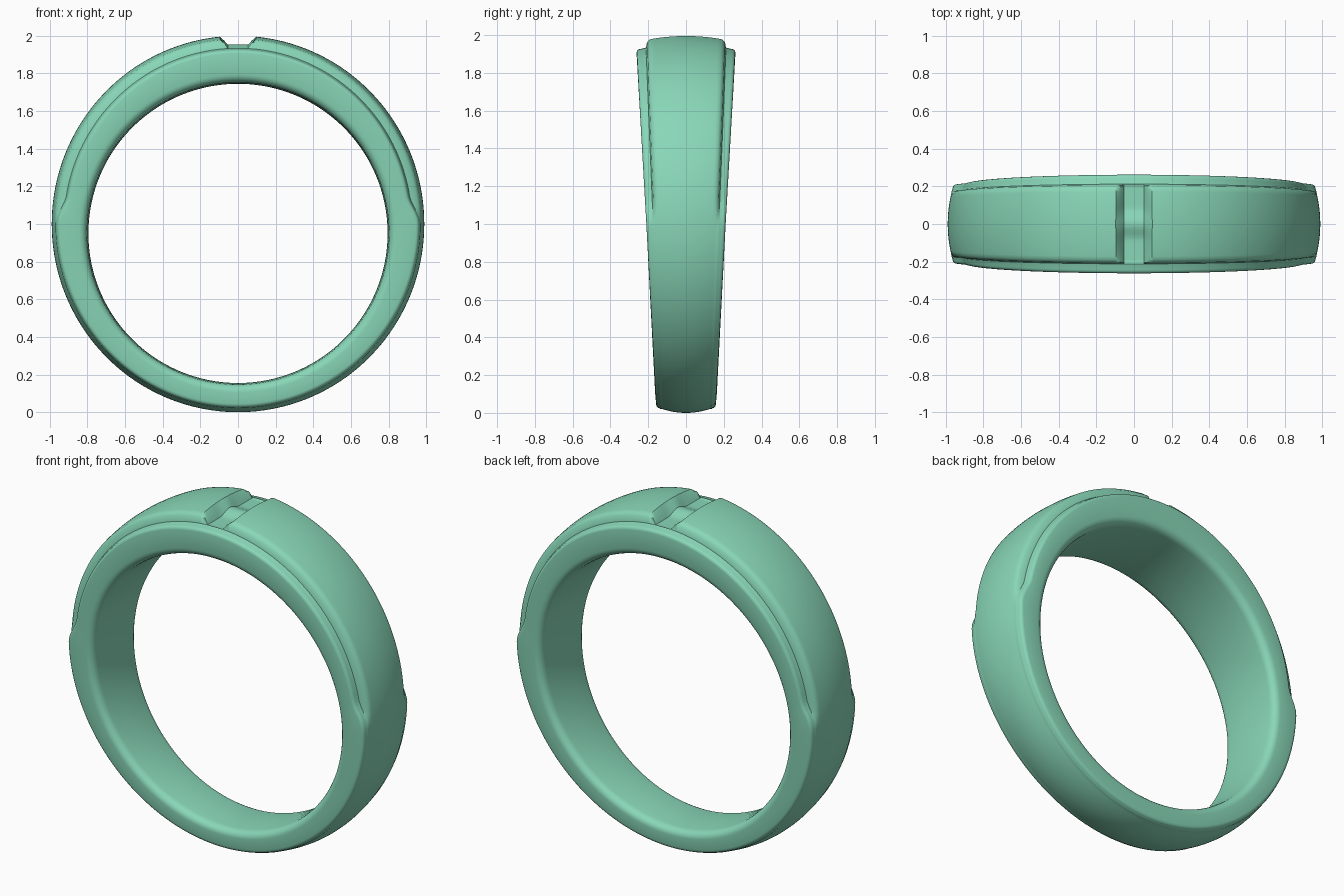
import bpy, bmesh, math

if "Cube" in bpy.data.objects:
    bpy.data.objects.remove(bpy.data.objects["Cube"])


def smooth(t):
    t = max(0.0, min(1.0, t))
    return t * t * (3 - 2 * t)


def half_width(z):
    # band tapers from a wide top to a narrow base
    return 0.158 + 0.052 * z


def outer_point(a, r):
    return 0.99 * r * math.cos(a), 1 + r * math.sin(a)


def inner_point(a, r):
    return r * math.cos(a), 0.95 + r * math.sin(a)


def notch_height(u, y):
    # trapezoid groove across the crown with a low bump in the floor
    floor = 1.93
    if abs(y) < 0.09:
        floor += 0.012 * (1 + math.cos(math.pi * y / 0.09))
    t = (abs(u) - 0.055) / 0.043
    return floor + max(0.0, t) * (2.0 - floor)


def half_section(a):
    """Points (x, y, z) from the crown centre over the edge to the bore centre."""
    pts = []
    s = math.sin(a)
    w = half_width(1 + s)
    p = w - 0.042 - 0.014 * s                    # raised panel half width
    step = 0.038 * smooth(s / 0.16) if s > 0 else 0.0
    ramp = step / 0.038

    def dome(y):
        return 1 - 0.032 * (y / w) ** 2

    # raised panel with rounded border
    for k in range(13):
        t = k / 12
        y = p * t
        r = dome(y)
        if t > 0.9:
            r -= 0.012 * ramp * ((t - 0.9) / 0.1) ** 2
        x, z = outer_point(a, r)
        if s > 0 and abs(math.cos(a)) < 0.098:
            z = min(z, notch_height(math.cos(a), y))
        pts.append((x, y, z))
    # ledge beside the panel, then rounded outer corner
    ledge = [(p + 0.006, dome(p) - step - 0.008 * ramp),
             (p + 0.012, dome(p + 0.012) - step - 0.008 * ramp),
             (w - 0.018, dome(w - 0.018) - step - 0.008 * ramp)]
    for f in (0.33, 0.67, 1.0):
        g = f * math.pi / 2
        ledge.append((w - 0.018 + 0.018 * math.sin(g),
                      ledge[2][1] - 0.02 * (1 - math.cos(g))))
    for y, r in ledge:
        x, z = outer_point(a, r)
        pts.append((x, y, z))
    # side wall, rounded bore edge, gently curved bore
    for k in range(6):
        g = k / 5 * math.pi / 2
        x, z = inner_point(a, 0.802 + 0.042 * (1 - math.sin(g)))
        wi = half_width(z)
        pts.append((x, wi - 0.045 * (1 - math.cos(g)), z))
    for f in (0.5, 0.0):
        x, z = inner_point(a, 0.795 + 0.007 * f * f)
        pts.append((x, (half_width(z) - 0.045) * f, z))
    return pts


# angles: even spacing, plus exact columns at the groove
angles = [i * math.tau / 200 for i in range(200)]
angles = [a for a in angles if not (math.sin(a) > 0 and abs(math.cos(a)) < 0.11)]
angles += [math.acos(u) for u in (-0.104, -0.098, -0.076, -0.055, -0.028, 0,
                                  0.028, 0.055, 0.076, 0.098, 0.104)]
angles.sort()

# ring band
bm = bmesh.new()
loops = []
for a in angles:
    half = half_section(a)
    mirrored = [(x, -y, z) for x, y, z in half[-2:0:-1]]
    loops.append([bm.verts.new(c) for c in half + mirrored])
n = len(loops[0])
for i, loop in enumerate(loops):
    nxt = loops[(i + 1) % len(loops)]
    for j in range(n):
        k = (j + 1) % n
        bm.faces.new((loop[j], loop[k], nxt[k], nxt[j]))
bmesh.ops.recalc_face_normals(bm, faces=bm.faces)
mesh = bpy.data.meshes.new("ring_band")
bm.to_mesh(mesh)
bm.free()
ring = bpy.data.objects.new("ring_band", mesh)
bpy.context.collection.objects.link(ring)

mat = bpy.data.materials.new("green")
mat.diffuse_color = (0.25, 0.68, 0.48, 1)
mat.use_nodes = True
mat.node_tree.nodes["Principled BSDF"].inputs["Base Color"].default_value = mat.diffuse_color
mesh.materials.append(mat)

bpy.context.view_layer.objects.active = ring
ring.select_set(True)
bpy.ops.object.shade_smooth_by_angle(angle=math.radians(40))
